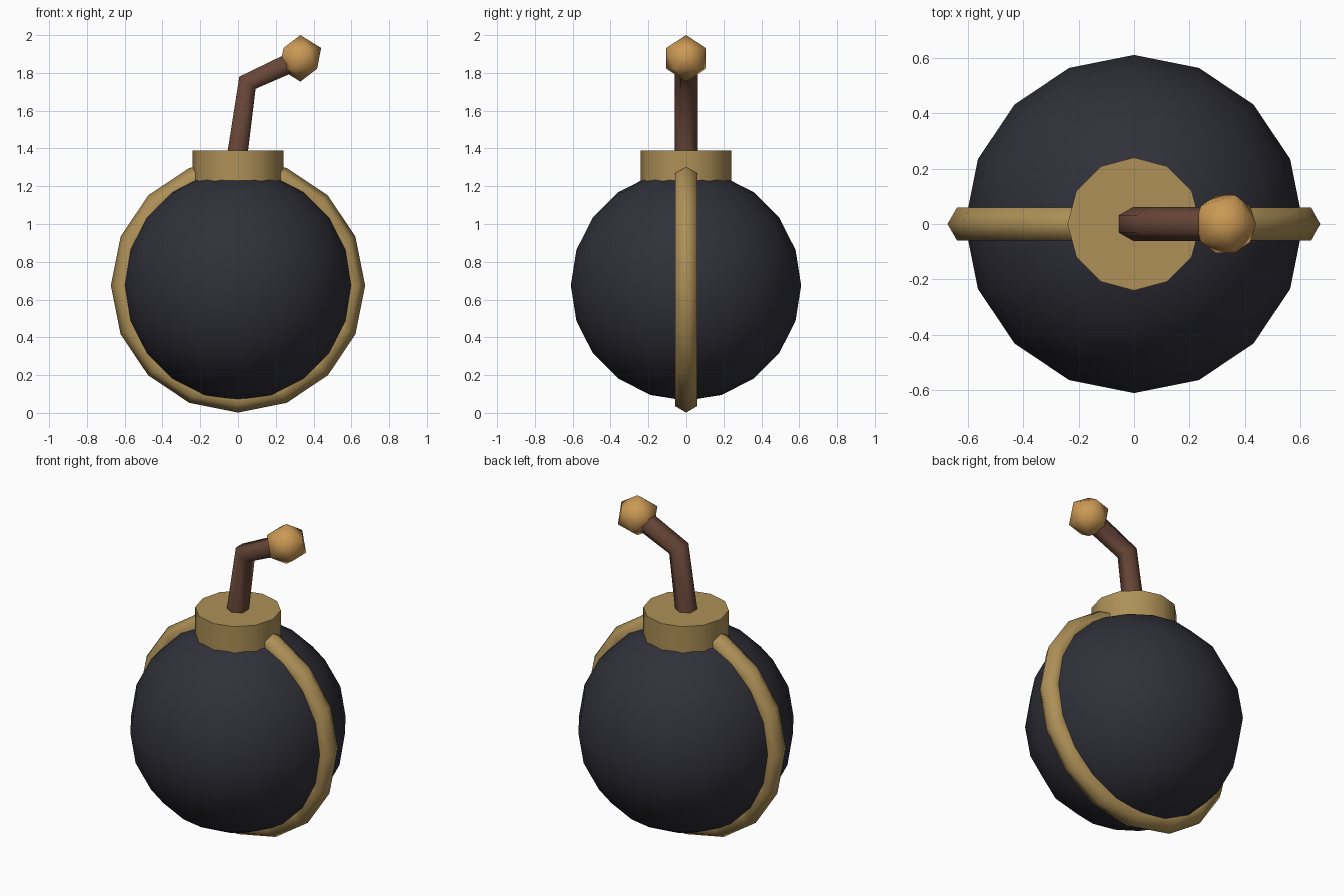
import bpy, bmesh
from math import pi, sin, cos, radians
from mathutils import Vector

if "Cube" in bpy.data.objects:
    bpy.data.objects.remove(bpy.data.objects["Cube"])

CZ = 0.675  # height of the body centre


def material(name, rgb):
    m = bpy.data.materials.new(name)
    m.diffuse_color = (*rgb, 1)
    m.use_nodes = True
    m.node_tree.nodes["Principled BSDF"].inputs["Base Color"].default_value = m.diffuse_color
    return m


def finish(name, mat, angle=180):
    ob = bpy.context.object
    ob.name = name
    ob.data.materials.append(mat)
    bpy.ops.object.shade_smooth_by_angle(angle=radians(angle))
    return ob


iron = material("dark_iron", (0.03, 0.03, 0.042))
brass = material("brass", (0.42, 0.28, 0.095))
cord = material("cord", (0.14, 0.062, 0.04))
glow = material("ember", (0.6, 0.32, 0.09))

# Round body
bpy.ops.mesh.primitive_uv_sphere_add(segments=16, ring_count=10, radius=0.61, location=(0, 0, CZ))
finish("body", iron)

# Vertical band around the body
bpy.ops.mesh.primitive_torus_add(major_segments=16, minor_segments=6, major_radius=0.605,
                                 minor_radius=0.068, location=(0, 0, CZ), rotation=(pi / 2, 0, 0))
finish("band", brass)

# Collar, sunk slightly into the body
bpy.ops.mesh.primitive_cylinder_add(vertices=12, radius=0.24, depth=0.17, location=(0, 0, 1.305))
finish("collar", brass, 40)

# Bent fuse: a hexagonal tube swept along a three point path
path = [Vector(p) for p in ((-0.003, 0, 1.37), (0.05, 0, 1.748), (0.33, 0, 1.877))]
side = Vector((0, 1, 0))
bm = bmesh.new()
rings = []
for i, p in enumerate(path):
    before = (p - path[i - 1]).normalized() if i else Vector()
    after = (path[i + 1] - p).normalized() if i < 2 else Vector()
    across = side.cross((before + after).normalized())
    rings.append([bm.verts.new(p + 0.062 * (side * cos(k * pi / 3) + across * sin(k * pi / 3)))
                  for k in range(6)])
for a, b in zip(rings, rings[1:]):
    for k in range(6):
        n = (k + 1) % 6
        bm.faces.new((a[k], a[n], b[n], b[k]))
bm.faces.new(rings[0])
bm.faces.new(rings[-1])
bmesh.ops.recalc_face_normals(bm, faces=bm.faces)
mesh = bpy.data.meshes.new("fuse")
bm.to_mesh(mesh)
bm.free()
fuse = bpy.data.objects.new("fuse", mesh)
bpy.context.collection.objects.link(fuse)
bpy.ops.object.select_all(action='DESELECT')
fuse.select_set(True)
bpy.context.view_layer.objects.active = fuse
finish("fuse", cord, 65)

# Ember at the fuse tip
bpy.ops.mesh.primitive_ico_sphere_add(subdivisions=1, radius=0.123, location=(0.33, 0, 1.877))
finish("ember", glow)
